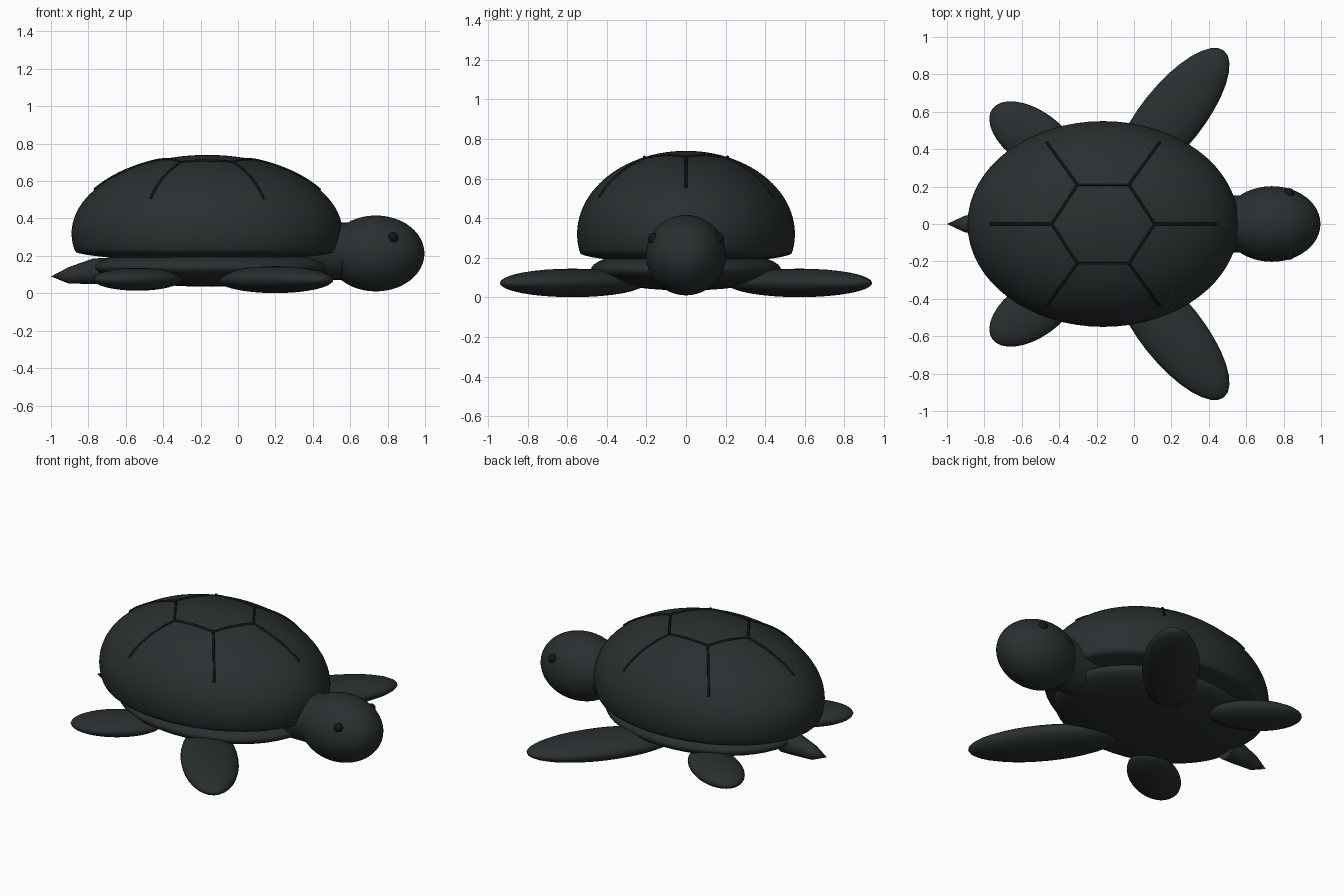
import bpy, bmesh
from math import radians, cos, sin, sqrt, pi
from mathutils import Vector

if "Cube" in bpy.data.objects:
    bpy.data.objects.remove(bpy.data.objects["Cube"])


def material(name, rgb):
    m = bpy.data.materials.new(name)
    m.diffuse_color = (*rgb, 1)
    m.use_nodes = True
    m.node_tree.nodes["Principled BSDF"].inputs["Base Color"].default_value = m.diffuse_color
    return m


SKIN = material("dark_skin", (0.022, 0.028, 0.03))
BLACK = material("black", (0.006, 0.008, 0.009))


def finish(name, mat, angle=40):
    o = bpy.context.object
    o.name = name
    o.data.materials.append(mat)
    bpy.ops.object.shade_smooth_by_angle(angle=radians(angle))
    return o


def ellipsoid(name, loc, radii, turn=0, mat=SKIN, seg=32, rings=16):
    bpy.ops.mesh.primitive_uv_sphere_add(segments=seg, ring_count=rings, location=loc,
                                         rotation=(0, 0, radians(turn)))
    o = finish(name, mat)
    for v in o.data.vertices:
        v.co = Vector(a * b for a, b in zip(v.co, radii))
    return o


# Shell dome: ellipsoid whose underside is nearly flattened
C, R = Vector((-0.165, 0, 0.32)), Vector((0.725, 0.55, 0.42))
shell = ellipsoid("shell", C, R, seg=64, rings=48)
for v in shell.data.vertices:
    if v.co.z < -0.1:
        v.co.z = -0.1 + (v.co.z + 0.1) * 0.15

# Belly plate
ellipsoid("belly", (-0.14, 0, 0.14), (0.63, 0.48, 0.105), seg=48, rings=24)


# Shell seams: thin tubes following the dome, a hexagon with six spokes
def on_shell(x, y):
    k = 1 - (x / R.x) ** 2 - (y / R.y) ** 2
    return C + Vector((x, y, R.z * sqrt(k) + 0.001))


def hexpoint(i, rx, ry):
    a = i * pi / 3
    return Vector((rx * cos(a), ry * sin(a)))


curve = bpy.data.curves.new("shell_seams", 'CURVE')
curve.dimensions = '3D'
curve.bevel_depth = 0.007
curve.bevel_resolution = 2
curve.use_fill_caps = True
for i in range(6):
    p, q = hexpoint(i, 0.275, 0.243), hexpoint(i + 1, 0.275, 0.243)
    outer = hexpoint(i, 0.605, 0.505)
    for a, b in ((p, q), (p, outer)):
        s = curve.splines.new('POLY')
        s.points.add(12)
        for n, pt in enumerate(s.points):
            pt.co = (*on_shell(*a.lerp(b, n / 12)), 1)
seams = bpy.data.objects.new("shell_seams", curve)
bpy.context.collection.objects.link(seams)
curve.materials.append(BLACK)

# Neck and head
bpy.ops.mesh.primitive_cylinder_add(vertices=32, radius=0.153, depth=0.24,
                                    location=(0.48, 0, 0.225), rotation=(0, pi / 2, 0))
finish("neck", SKIN)
ellipsoid("head", (0.737, 0, 0.213), (0.26, 0.202, 0.203), seg=48, rings=24)

# Eyes and flippers on both sides
for side, s in (("left", 1), ("right", -1)):
    ellipsoid(side + "_eye", (0.83, s * 0.165, 0.298), (0.027, 0.027, 0.027), mat=BLACK,
              seg=16, rings=12)
    ellipsoid(side + "_front_flipper", (0.2, s * 0.573, 0.073), (0.452, 0.168, 0.072), s * 51.5)
    ellipsoid(side + "_back_flipper", (-0.537, s * 0.46, 0.075), (0.27, 0.147, 0.061), s * 145)

# Tail: tapered rings ending in a point (x, centre z, radius)
bm = bmesh.new()
N = 24
rings = [[bm.verts.new((x, r * cos(2 * pi * i / N), z + r * sin(2 * pi * i / N)))
          for i in range(N)]
         for x, z, r in ((-0.7, 0.12, 0.07), (-0.775, 0.118, 0.068), (-0.905, 0.096, 0.044))]
tip = bm.verts.new((-1.0, 0, 0.09))
for i in range(N):
    j = (i + 1) % N
    for a, b in zip(rings, rings[1:]):
        bm.faces.new((a[i], a[j], b[j], b[i]))
    bm.faces.new((rings[-1][i], rings[-1][j], tip))
bm.faces.new(rings[0])
bmesh.ops.recalc_face_normals(bm, faces=bm.faces)
mesh = bpy.data.meshes.new("tail")
bm.to_mesh(mesh)
bm.free()
tail = bpy.data.objects.new("tail", mesh)
bpy.context.collection.objects.link(tail)
bpy.ops.object.select_all(action='DESELECT')
bpy.context.view_layer.objects.active = tail
tail.select_set(True)
finish("tail", SKIN)
